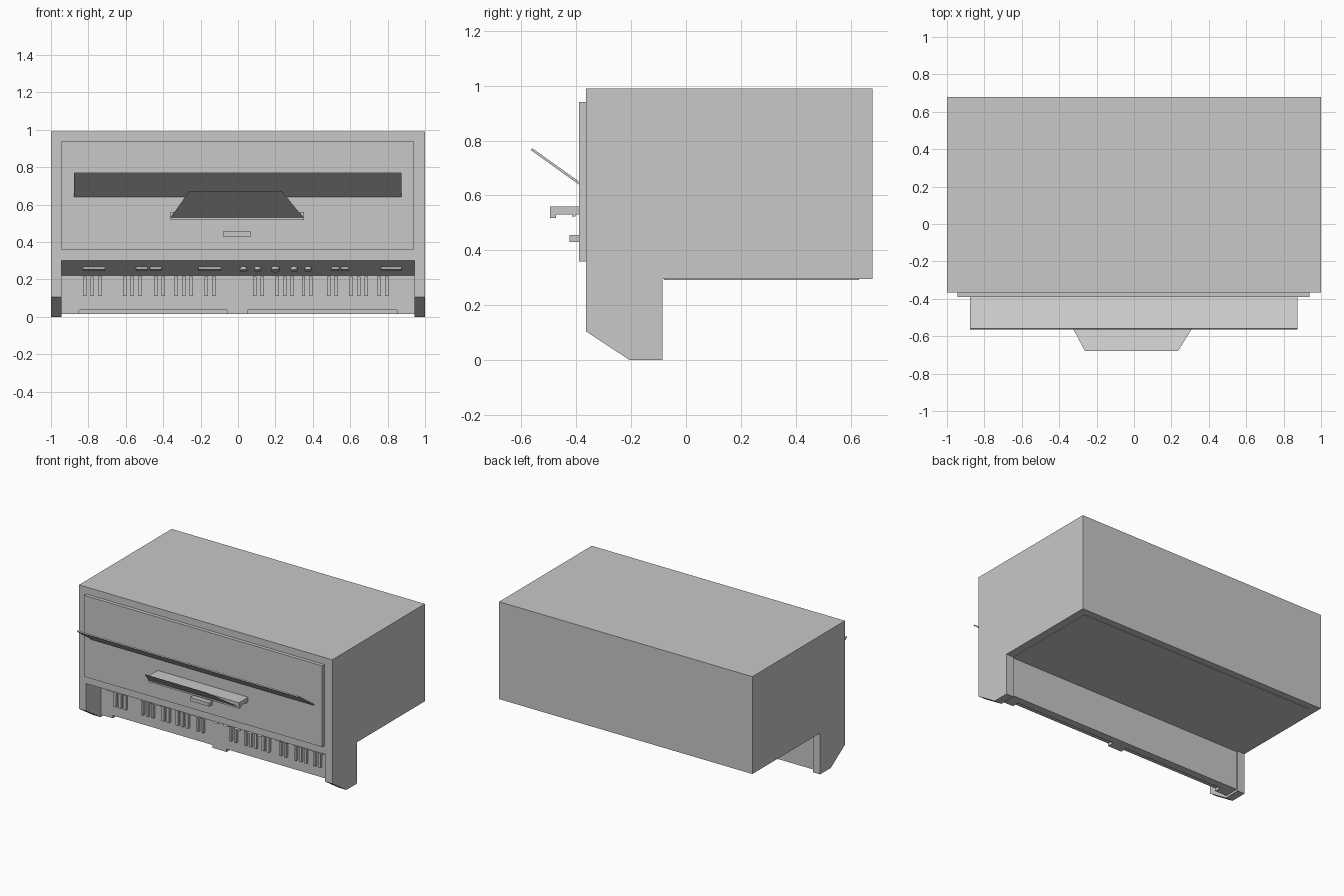
import bpy
import math
from mathutils import Vector

if "Cube" in bpy.data.objects:
    bpy.data.objects.remove(bpy.data.objects["Cube"], do_unlink=True)

grey = bpy.data.materials.new("plain_grey")
grey.use_nodes = True
COLOUR = (0.58, 0.58, 0.58, 1)
grey.diffuse_color = COLOUR
grey.node_tree.nodes["Principled BSDF"].inputs["Base Color"].default_value = COLOUR


def add_mesh(name, verts, faces):
    mesh = bpy.data.meshes.new(name)
    mesh.from_pydata(verts, [], faces)
    mesh.materials.append(grey)
    obj = bpy.data.objects.new(name, mesh)
    bpy.context.collection.objects.link(obj)
    return obj


def extrude(name, profile, x0, x1):
    """Extrude a clockwise (y, z) profile from x0 to x1."""
    n = len(profile)
    verts = [(x, y, z) for x in (x0, x1) for y, z in profile]
    faces = [tuple(range(n)), tuple(reversed(range(n, 2 * n)))]
    for i in range(n):
        j = (i + 1) % n
        faces.append((j, i, n + i, n + j))
    return add_mesh(name, verts, faces)


def box(name, x0, x1, y0, y1, z0, z1):
    return extrude(name, [(y0, z0), (y0, z1), (y1, z1), (y1, z0)], x0, x1)


def cut(target, cutter):
    """Subtract the cutter, then remove it."""
    mod = target.modifiers.new("cut", "BOOLEAN")
    mod.operation = "DIFFERENCE"
    mod.solver = "EXACT"
    mod.object = cutter
    bpy.context.view_layer.objects.active = target
    bpy.ops.object.modifier_apply(modifier=mod.name)
    bpy.data.objects.remove(cutter, do_unlink=True)


# Main housing with a hanging lower front
FRONT, BACK, TOP, BASE = -0.365, 0.68, 0.99, 0.295
housing = extrude("housing", [
    (FRONT, TOP), (BACK, TOP), (BACK, BASE), (-0.085, BASE),
    (-0.085, 0), (-0.205, 0), (FRONT, 0.105)], -1, 1)

# Hollow out the space between the two side cheeks, leaving the socket wall
cut(housing, extrude("opening_cutter", [
    (-0.5, 0.3), (FRONT, 0.3), (-0.2, 0.22), (-0.2, 0.015), (-0.095, 0.015),
    (-0.095, BASE), (-0.085, BASE), (-0.05, 0.2), (-0.05, -0.1),
    (-0.5, -0.1)], -0.943, 0.943))

# Two long shallow notches along the lower edge
for x0, x1 in ((-0.85, -0.06), (0.05, 0.85)):
    cut(housing, box("notch_cutter", x0, x1, -0.25, -0.15, -0.1, 0.035))

box("underside_panel", -0.943, 0.943, -0.08, 0.63, BASE - 0.003, BASE + 0.01)
box("front_panel", -0.943, 0.938, -0.39, FRONT + 0.01, 0.36, 0.94)

# Long sloping shelf
extrude("sloping_shelf", [
    (-0.385, 0.636), (-0.565, 0.765), (-0.56, 0.772), (-0.385, 0.647)],
    -0.877, 0.873)

# Output tray with its small lips, and the thin sheet leaning out of it
extrude("output_tray", [
    (-0.495, 0.518), (-0.495, 0.56), (-0.38, 0.56), (-0.38, 0.53),
    (-0.403, 0.53), (-0.403, 0.524), (-0.416, 0.524), (-0.416, 0.53),
    (-0.473, 0.53), (-0.473, 0.518)], -0.362, 0.354)
add_mesh("leaning_sheet", [
    (-0.36, -0.495, 0.53), (0.35, -0.495, 0.53),
    (0.235, -0.68, 0.67), (-0.262, -0.68, 0.67)], [(0, 1, 2, 3)])
box("small_handle", -0.08, 0.07, -0.425, -0.38, 0.43, 0.456)

# Vertical ribs on the socket wall, in groups: first position and count
ribs = [(-0.82, 3), (-0.605, 3), (-0.44, 2), (-0.33, 3), (-0.17, 2),
        (0.09, 2), (0.21, 3), (0.35, 2), (0.485, 2), (0.605, 3), (0.755, 2)]
for start, count in ribs:
    for i in range(count):
        x = start + i * 0.04
        box("wall_rib", x - 0.009, x + 0.009, -0.22, -0.19, 0.11, 0.216)

# Sockets and knobs on the sloping underside
slope = Vector((0, 0.165, -0.08)).normalized()
out = Vector((0, -0.08, -0.165)).normalized()
centre = Vector((0, -0.2825, 0.26))


def socket(name, x, width):
    """Low block lying on the sloping face."""
    pts = [centre + slope * s + out * o
           for s, o in ((-0.012, -0.005), (-0.012, 0.01), (0.012, 0.01), (0.012, -0.005))]
    extrude(name, [(p.y, p.z) for p in reversed(pts)], x - width / 2, x + width / 2)


for x, width in ((-0.77, 0.12), (-0.515, 0.06), (-0.44, 0.06), (-0.15, 0.12),
                 (0.52, 0.04), (0.57, 0.04), (0.82, 0.11)):
    socket("socket", x, width)

for x, radius in ((0.03, 0.018), (0.105, 0.018), (0.2, 0.022), (0.3, 0.018), (0.375, 0.018)):
    bpy.ops.mesh.primitive_cylinder_add(
        vertices=16, radius=radius, depth=0.03,
        location=centre + Vector((x, 0, 0)),
        rotation=out.to_track_quat("Z", "Y").to_euler())
    knob = bpy.context.object
    knob.name = "round_port"
    knob.data.materials.append(grey)
    bpy.ops.object.shade_smooth_by_angle(angle=math.radians(40))
